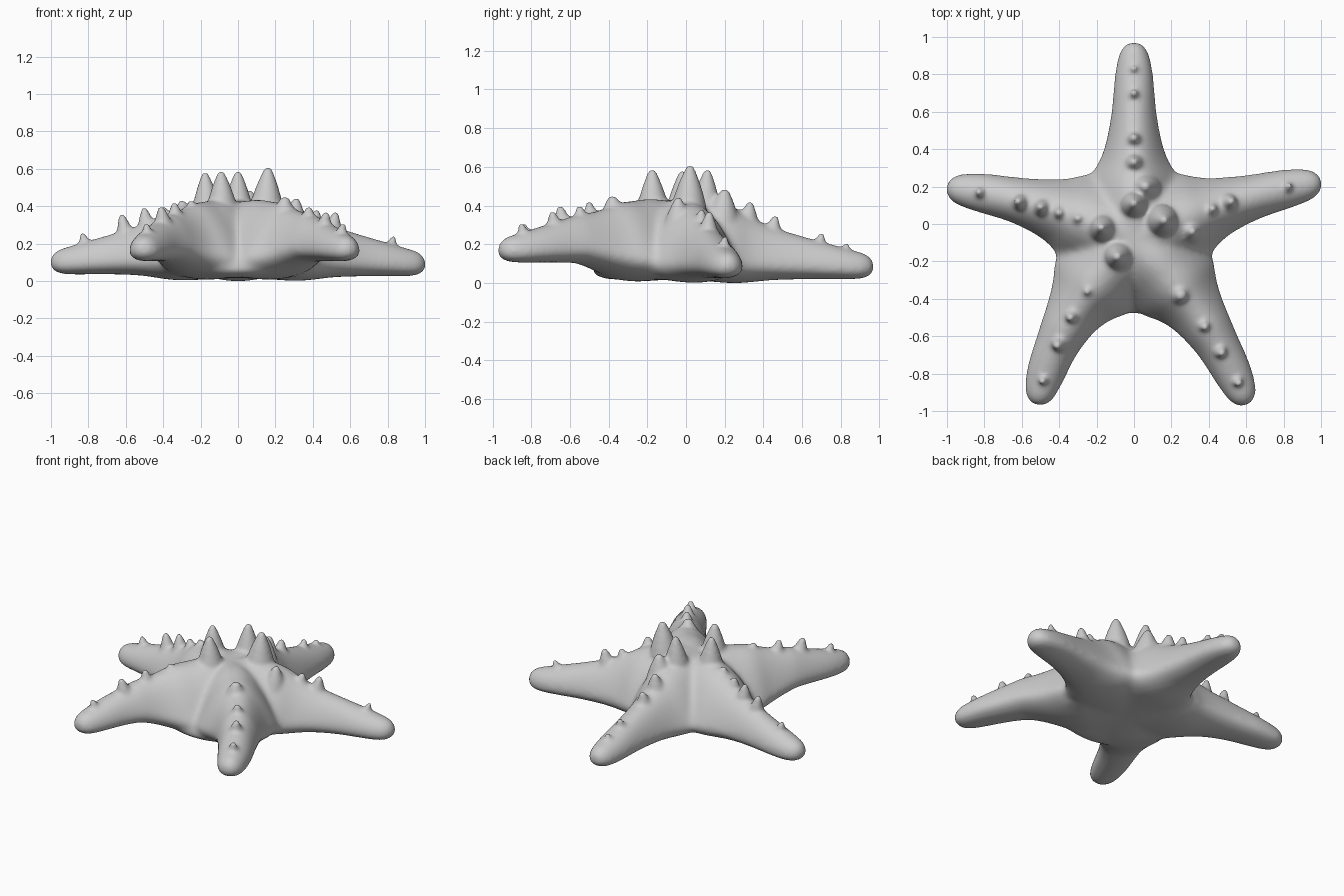
import bpy
import bmesh
import math
from mathutils import Vector

old = bpy.data.objects.get("Cube")
if old:
    bpy.data.objects.remove(old, do_unlink=True)

HUB = Vector((0, -0.08, 0))
SIDES = 32

# Arm sections: position along arm, half width, top, bottom, ridge sharpness
SECTIONS = [
    (0.0, 0.28, 0.435, 0.03, 2.2),
    (0.15, 0.28, 0.45, 0.022, 2.2),
    (0.3, 0.25, 0.415, 0.012, 2.1),
    (0.4, 0.19, 0.36, 0.018, 1.9),
    (0.5, 0.152, 0.312, 0.03, 1.6),
    (0.65, 0.122, 0.262, 0.036, 1.3),
    (0.8, 0.108, 0.217, 0.036, 1.1),
    (0.9, 0.092, 0.187, 0.036, 1.0),
    (0.96, 0.07, 0.167, 0.045, 1.0),
    (0.995, 0.032, 0.132, 0.072, 1.0),
]

# Arms: tip, point halfway along, lift of the outer part
ARMS = [
    ((0, 0.978), (0, 0.44), -0.006),
    ((1.008, 0.225), (0.5, 0.105), 0),
    ((-1.008, 0.195), (-0.5, 0.095), 0.01),
    ((-0.52, -0.973), (-0.335, -0.5), 0.08),
    ((0.605, -0.973), (0.355, -0.5), 0.08),
]

# Tall spikes round the middle: x, y, tip height, radius
TALL_SPIKES = [
    (0.16, 0.02, 0.605, 0.068), (-0.175, -0.02, 0.575, 0.063),
    (-0.09, -0.175, 0.585, 0.065), (0, 0.11, 0.585, 0.062),
]

# Low knobs along the arm ridges: x, y, tip height, radius
KNOBS = [
    # back arm
    (0.06, 0.2, 0.485, 0.07), (0, 0.33, 0.42, 0.06), (0, 0.46, 0.35, 0.055),
    (0, 0.7, 0.26, 0.05), (0, 0.83, 0.21, 0.045),
    # left arm
    (0.31, -0.04, 0.44, 0.065), (0.42, 0.08, 0.38, 0.055),
    (0.52, 0.12, 0.37, 0.055), (0.83, 0.2, 0.24, 0.05),
    # right arm
    (-0.3, 0.03, 0.43, 0.06), (-0.4, 0.06, 0.4, 0.055),
    (-0.5, 0.09, 0.39, 0.055), (-0.62, 0.12, 0.36, 0.05),
    (-0.83, 0.17, 0.26, 0.05),
    # front right arm
    (-0.25, -0.36, 0.43, 0.055), (-0.34, -0.5, 0.42, 0.055),
    (-0.41, -0.65, 0.4, 0.055), (-0.49, -0.84, 0.31, 0.05),
    # front left arm
    (0.25, -0.38, 0.45, 0.075), (0.38, -0.55, 0.4, 0.055),
    (0.47, -0.69, 0.37, 0.055), (0.56, -0.85, 0.31, 0.05),
]


def loft(bm, rings):
    """Skin a closed tube through rings of points."""
    loops = [[bm.verts.new(p) for p in ring] for ring in rings]
    for a, b in zip(loops, loops[1:]):
        n = len(a)
        for i in range(n):
            j = (i + 1) % n
            bm.faces.new((a[i], a[j], b[j], b[i]))
    bm.faces.new(loops[0][::-1])
    bm.faces.new(loops[-1])


def circle(centre, radius):
    angles = (math.tau * i / SIDES for i in range(SIDES))
    return [centre + Vector((math.cos(a), math.sin(a), 0)) * radius for a in angles]


def smooth_rows(rows, steps=4):
    """Catmull-Rom interpolation between table rows."""
    out = []
    last = len(rows) - 1
    for i in range(last):
        a, b, c, d = (rows[max(0, min(last, i + k))] for k in (-1, 0, 1, 2))
        for s in range(steps):
            u = s / steps
            out.append([q + 0.5 * u * (r - p + u * (2 * p - 5 * q + 4 * r - e
                        + u * (3 * (q - r) + e - p)))
                        for p, q, r, e in zip(a, b, c, d)])
    out.append(rows[-1])
    return out


def add_arm(bm, tip, via, lift):
    tip = Vector((*tip, 0))
    ctrl = 2 * Vector((*via, 0)) - (HUB + tip) / 2
    rings = []
    for t, w, top, bottom, power in smooth_rows(SECTIONS):
        centre = HUB * (1 - t) ** 2 + ctrl * 2 * t * (1 - t) + tip * t * t
        along = ((ctrl - HUB) * (1 - t) + (tip - ctrl) * t).normalized()
        across = Vector((-along.y, along.x, 0))
        rise = lift * max(0, min(1, (t - 0.22) / 0.35))
        rim = bottom + 0.35 * (top - bottom) * (0.6 + 0.4 * t)
        ring = []
        for i in range(SIDES):
            a = math.tau * i / SIDES
            s = math.sin(a)
            z = rim + (top - rim) * s ** power if s > 0 else rim + (rim - bottom) * s
            p = centre + across * w * math.cos(a)
            ring.append((p.x, p.y, z + rise))
        rings.append(ring)
    loft(bm, rings)


def add_web(bm):
    """Low dome that fills the creases between the arms."""
    rings = [circle(Vector((0, -0.1, 0.03)), 0.3), circle(Vector((0, -0.1, 0.05)), 0.37)]
    for i in range(11):
        r = 0.39 * math.cos(math.pi / 2 * i / 11)
        z = 0.08 + 0.34 * (1 - (r / 0.39) ** 2) ** 1.1
        rings.append(circle(Vector((0, -0.1, z)), r))
    loft(bm, rings)


def add_spike(bm, x, y, tip, radius, height):
    """Round-tipped cone that leans a little away from the middle."""
    lean = (Vector((x, y, 0)) - HUB) * 0.06
    rings = []
    for u, f in ((0, 1.35), (0.3, 1.12), (0.6, 0.83), (0.88, 0.5), (1.07, 0.25)):
        centre = Vector((x, y, tip - height * (1 - u))) + lean * (u - 1)
        rings.append(circle(centre, radius * f))
    loft(bm, rings)


def fuse(obj, bm, iterations):
    """Weld overlapping parts into one soft skin and bake it into obj."""
    bmesh.ops.recalc_face_normals(bm, faces=bm.faces)
    bm.to_mesh(obj.data)
    bm.free()
    weld = obj.modifiers.new("weld", 'REMESH')
    weld.mode = 'VOXEL'
    weld.voxel_size = 0.0125
    weld.use_smooth_shade = True
    soften = obj.modifiers.new("soften", 'SMOOTH')
    soften.factor = 0.5
    soften.iterations = iterations
    bpy.context.view_layer.update()
    graph = bpy.context.evaluated_depsgraph_get()
    skin = bpy.data.meshes.new_from_object(obj.evaluated_get(graph))
    obj.modifiers.clear()
    obj.data = skin


body = bpy.data.objects.new("starfish_body", bpy.data.meshes.new("starfish_body"))
bpy.context.collection.objects.link(body)

# Five arms melted into a star
bm = bmesh.new()
for arm in ARMS:
    add_arm(bm, *arm)
add_web(bm)
fuse(body, bm, 22)

# Spikes and knobs grown from the star
bm = bmesh.new()
bm.from_mesh(body.data)
for spike in TALL_SPIKES:
    add_spike(bm, *spike, 0.2)
for knob in KNOBS:
    add_spike(bm, *knob, min(0.17, knob[2] * 0.65))
fuse(body, bm, 7)

# Rest on the ground
lowest = min(v.co.z for v in body.data.vertices)
for v in body.data.vertices:
    v.co.z -= lowest
body.data.polygons.foreach_set("use_smooth", [True] * len(body.data.polygons))

# Plain grey skin
grey = bpy.data.materials.new("light_grey")
grey.use_nodes = True
colour = (0.6, 0.6, 0.6, 1)
grey.diffuse_color = colour
grey.node_tree.nodes["Principled BSDF"].inputs["Base Color"].default_value = colour
body.data.materials.clear()
body.data.materials.append(grey)
